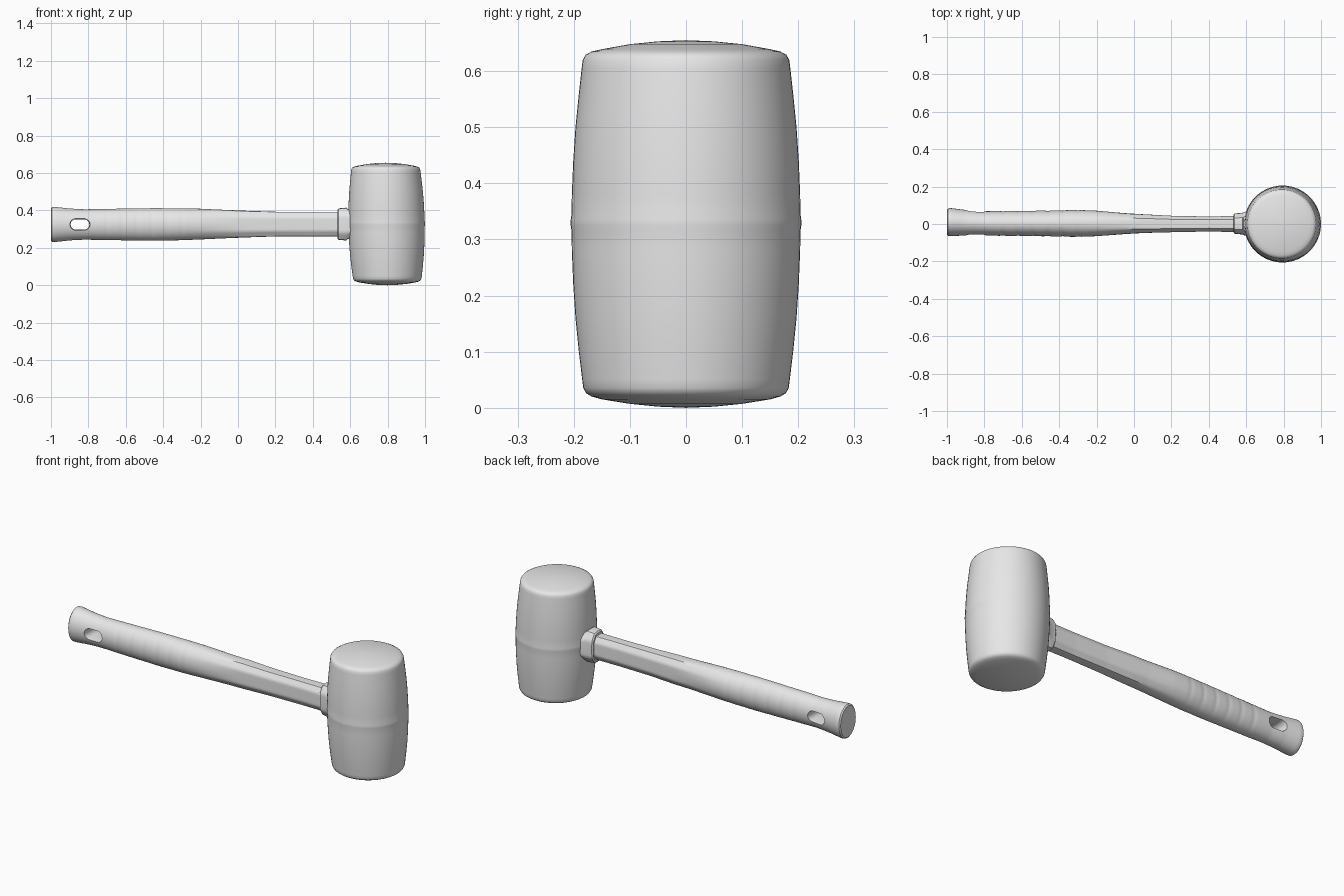
import bpy, bmesh, math

cube = bpy.data.objects.get("Cube")
if cube:
    bpy.data.objects.remove(cube, do_unlink=True)

grey = bpy.data.materials.new("plain_grey")
grey.use_nodes = True
COLOUR = (0.8, 0.8, 0.8, 1.0)
grey.diffuse_color = COLOUR
grey.node_tree.nodes["Principled BSDF"].inputs["Base Color"].default_value = COLOUR


def loft(name, rings, angle=30):
    """Skin equal-length closed rings, cap both ends and shade smooth."""
    bm = bmesh.new()
    rows = [[bm.verts.new(p) for p in ring] for ring in rings]
    n = len(rows[0])
    for a, b in zip(rows, rows[1:]):
        for i in range(n):
            j = (i + 1) % n
            bm.faces.new((a[i], a[j], b[j], b[i]))
    bm.faces.new(rows[0])
    bm.faces.new(rows[-1])
    bmesh.ops.recalc_face_normals(bm, faces=bm.faces)
    mesh = bpy.data.meshes.new(name)
    bm.to_mesh(mesh)
    bm.free()
    mesh.materials.append(grey)
    ob = bpy.data.objects.new(name, mesh)
    bpy.context.collection.objects.link(ob)
    smooth(ob, angle)
    return ob


def smooth(ob, angle):
    bpy.ops.object.select_all(action='DESELECT')
    ob.select_set(True)
    bpy.context.view_layer.objects.active = ob
    bpy.ops.object.shade_smooth_by_angle(angle=math.radians(angle))


def section(x, yc, zc, hy, hz, facet, k=1.55, n=48):
    """Ring across x: an oval at facet 0, a chamfered rectangle at facet 1."""
    ring = []
    for i in range(n):
        t = 2 * math.pi * i / n
        c, s = math.cos(t), math.sin(t)
        octagon = 1 / max(abs(c), abs(s), (abs(c) + abs(s)) / k)
        r = 1 + (octagon - 1) * facet
        ring.append((x, yc + hy * c * r, zc + hz * s * r))
    return ring


# Handle stations: x, y centre, z centre, half width y, half height z, facet
STATIONS = [
    (-1.0, 0.010, 0.325, 0.066, 0.086, 0),
    (-0.994, 0.010, 0.325, 0.073, 0.093, 0),
    (-0.98, 0.010, 0.325, 0.075, 0.094, 0),
    (-0.90, 0.007, 0.325, 0.068, 0.085, 0),
    (-0.82, 0.004, 0.325, 0.064, 0.081, 0),
    (-0.72, 0.003, 0.325, 0.066, 0.083, 0),
    (-0.45, 0.003, 0.325, 0.069, 0.087, 0),
    (-0.30, 0.003, 0.326, 0.072, 0.085, 0.05),
    (-0.20, 0.003, 0.327, 0.068, 0.082, 0.15),
    (-0.05, 0.002, 0.327, 0.056, 0.075, 0.5),
    (0.05, 0.002, 0.327, 0.050, 0.071, 0.9),
    (0.20, 0.0, 0.327, 0.044, 0.066, 1),
    (0.40, 0.0, 0.327, 0.040, 0.065, 1),
    (0.54, 0.0, 0.327, 0.043, 0.065, 1),
    (0.64, 0.0, 0.327, 0.043, 0.065, 1),
]


def station(x):
    for a, b in zip(STATIONS, STATIONS[1:]):
        if x <= b[0]:
            f = (x - a[0]) / (b[0] - a[0])
            return [p + (q - p) * f for p, q in zip(a[1:], b[1:])]
    return list(STATIONS[-1][1:])


xs = [-1.0, -0.997, -0.994, -0.987] + [-0.98 + 0.01 * i for i in range(163)]
rings = []
for x in xs:
    yc, zc, hy, hz, facet = station(x)
    # Shallow finger grooves along the grip
    if -0.74 < x < -0.26:
        hy -= 0.0025 * max(0, math.cos(2 * math.pi * (x + 0.70) / 0.08)) ** 3
    rings.append(section(x, yc, zc, hy, hz, facet))
handle = loft("handle", rings)

# Hanging slot through the butt of the handle
slot_rings = []
for y, grow in ((-0.2, 0.006), (-0.06, 0.004), (-0.04, 0), (0.05, 0), (0.075, 0.004), (0.2, 0.006)):
    ring = []
    for i in range(32):
        t = 2 * math.pi * (i + 0.5) / 32
        c, s = math.cos(t), math.sin(t)
        r = 0.028 + grow
        ring.append((-0.845 + math.copysign(0.022, c) + r * c, y, 0.325 + r * s))
    slot_rings.append(ring)
cutter = loft("slot_cutter", slot_rings)
cutter.hide_render = True
mod = handle.modifiers.new("slot", 'BOOLEAN')
mod.operation = 'DIFFERENCE'
mod.solver = 'EXACT'
mod.object = cutter
bpy.context.view_layer.objects.active = handle
bpy.ops.object.modifier_apply(modifier=mod.name)
bpy.data.objects.remove(cutter, do_unlink=True)
smooth(handle, 30)

# Stepped collar where the handle enters the head
COLLAR = [(0.532, 0.047, 0.078), (0.538, 0.054, 0.084), (0.580, 0.058, 0.088),
          (0.586, 0.062, 0.080), (0.615, 0.066, 0.080)]
loft("collar", [section(x, 0.002, 0.327, hy, hz, 0.85) for x, hy, hz in COLLAR])

# Barrel-shaped head: radius, height pairs from bottom to top
PROFILE = [(0.002, 0.0), (0.05, 0.002), (0.10, 0.007), (0.15, 0.015), (0.168, 0.020),
           (0.178, 0.026), (0.183, 0.035), (0.185, 0.05), (0.191, 0.10), (0.197, 0.16),
           (0.201, 0.22), (0.2035, 0.28), (0.204, 0.315), (0.2055, 0.325), (0.2055, 0.335),
           (0.204, 0.345), (0.2035, 0.38), (0.201, 0.44), (0.197, 0.50), (0.192, 0.55),
           (0.186, 0.605), (0.184, 0.62), (0.179, 0.629), (0.168, 0.635), (0.15, 0.639),
           (0.10, 0.648), (0.05, 0.653), (0.002, 0.655)]
N = 64
head_rings = []
for r, z in PROFILE:
    cx = 0.794 - 0.014 * (z - 0.33)  # slight lean toward the handle at the top
    head_rings.append([(cx + r * math.cos(2 * math.pi * i / N),
                        r * math.sin(2 * math.pi * i / N), z) for i in range(N)])
loft("mallet_head", head_rings, 40)
